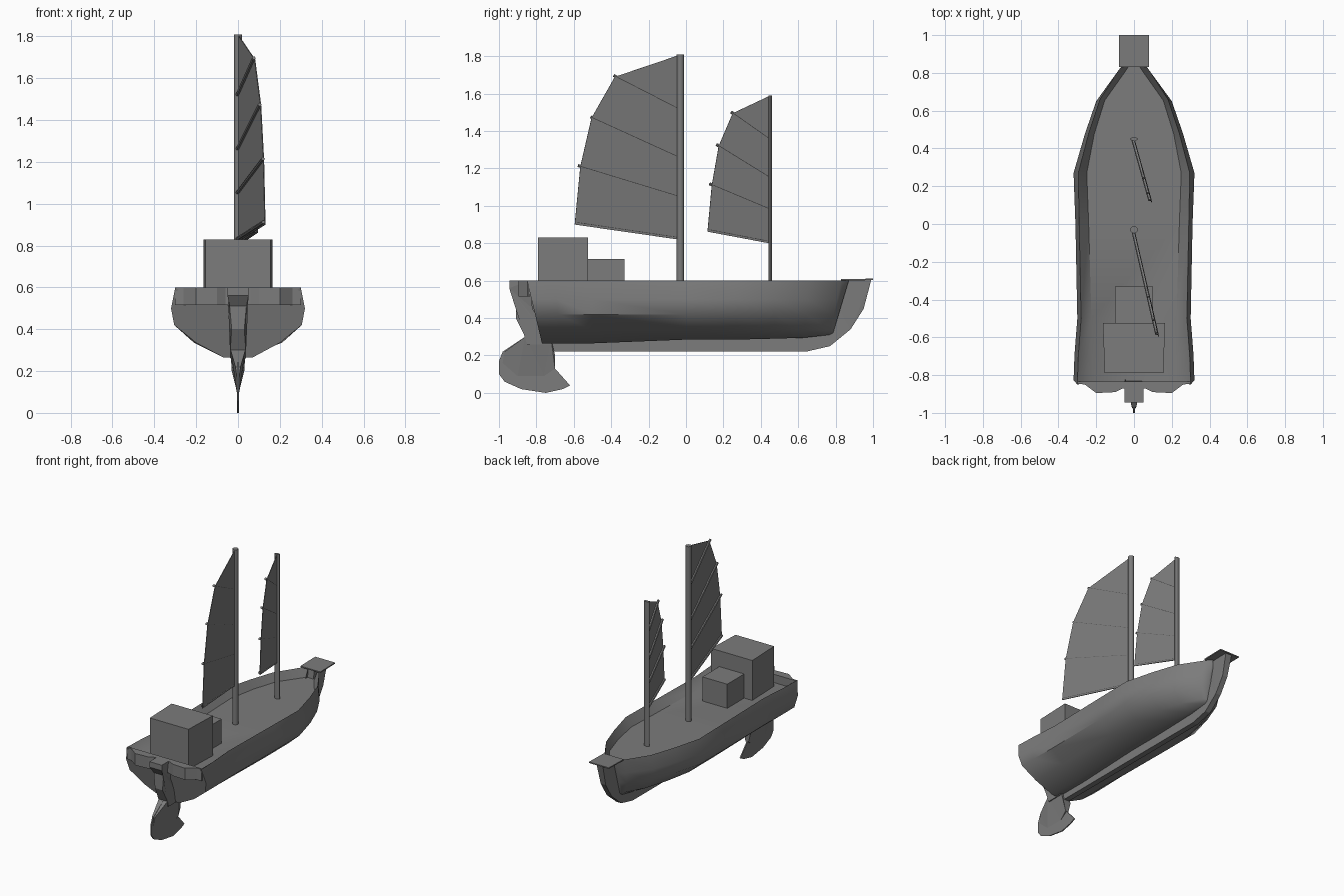
import bpy, bmesh, math
from mathutils import Vector

grey = bpy.data.materials.new("dark_grey")
grey.diffuse_color = (0.2, 0.2, 0.2, 1)


def finish(bm, name, smooth=None):
    bmesh.ops.recalc_face_normals(bm, faces=bm.faces)
    me = bpy.data.meshes.new(name)
    bm.to_mesh(me)
    bm.free()
    me.materials.append(grey)
    ob = bpy.data.objects.new(name, me)
    bpy.context.collection.objects.link(ob)
    if smooth:
        bpy.context.view_layer.objects.active = ob
        ob.select_set(True)
        bpy.ops.object.shade_smooth_by_angle(angle=math.radians(smooth))
        ob.select_set(False)
    return ob


def loft(name, rings, smooth=None):
    bm = bmesh.new()
    vs = [[bm.verts.new(p) for p in r] for r in rings]
    n = len(vs[0])
    for a, b in zip(vs, vs[1:]):
        for i in range(n):
            j = (i + 1) % n
            bm.faces.new((a[i], a[j], b[j], b[i]))
    caps = [bm.faces.new(vs[0]), bm.faces.new(vs[-1])]
    bmesh.ops.triangulate(bm, faces=caps)
    return finish(bm, name, smooth)


def side_plate(name, pts):
    # outline points are (y, z, half thickness)
    return loft(name, [[(s * t, y, z) for y, z, t in pts] for s in (-1, 1)])


def rod(name, a, b, rx, ry, sides):
    a, b = Vector(a), Vector(b)
    q = (b - a).to_track_quat('Z', 'Y')
    rings = []
    for c in (a, b):
        rings.append([c + q @ Vector((rx * math.cos(k * math.tau / sides),
                                      ry * math.sin(k * math.tau / sides), 0))
                      for k in range(sides)])
    return loft(name, rings, 40)


DECK = 0.54


def cabin(name, y0, y1, w0, w1, top):
    return loft(name, [[(-w0, y0, z), (w0, y0, z), (w1, y1, z), (-w1, y1, z)]
                       for z in (DECK, top)])


# Hull with sunken deck: y at rail, y at keel, keel height,
# half widths at deck, rail, upper side, lower side, chine, keel
stations = [
    (-0.85, -0.77, 0.265, (0.22, 0.30, 0.32, 0.305, 0.20, 0.07)),
    (-0.70, -0.67, 0.265, (0.225, 0.295, 0.315, 0.305, 0.20, 0.07)),
    (-0.50, -0.50, 0.265, (0.225, 0.28, 0.30, 0.30, 0.20, 0.07)),
    (0.00, 0.00, 0.285, (0.24, 0.29, 0.31, 0.305, 0.21, 0.07)),
    (0.27, 0.27, 0.285, (0.25, 0.295, 0.32, 0.305, 0.21, 0.07)),
    (0.48, 0.47, 0.29, (0.21, 0.24, 0.26, 0.25, 0.17, 0.06)),
    (0.66, 0.63, 0.295, (0.155, 0.18, 0.20, 0.185, 0.12, 0.045)),
    (0.83, 0.765, 0.31, (0.04, 0.07, 0.085, 0.075, 0.045, 0.02)),
    (0.87, 0.785, 0.315, (0.02, 0.035, 0.04, 0.035, 0.025, 0.015)),
]
rings = []
for yt, yb, kz, ws in stations:
    half = []
    for w, z in zip(ws, (DECK, 0.60, 0.50, 0.42, 0.335, kz)):
        f = (0.60 - z) / (0.60 - kz)
        half.append((w, yt + (yb - yt) * f, z))
    rings.append(half + [(-x, y, z) for x, y, z in reversed(half)])
loft("hull", rings, 45)

# Stern rail across the transom
beam = [(0.30, -0.835), (0.30, -0.845), (0.26, -0.85), (0.20, -0.895),
        (0.10, -0.89), (0.06, -0.87)]
outline = beam + [(-x, y) for x, y in reversed(beam)]
loft("stern_rail", [[(x, y, z) for x, y in outline] for z in (0.515, 0.60)])

# Keel sweeping up into the stem
side_plate("keel_and_stem", [
    (-0.79, 0.22, 0.02), (0.64, 0.22, 0.02), (0.77, 0.25, 0.02),
    (0.88, 0.34, 0.02), (0.95, 0.45, 0.02), (0.99, 0.603, 0.025),
    (0.84, 0.603, 0.025), (0.82, 0.45, 0.02), (0.70, 0.32, 0.02),
    (-0.79, 0.28, 0.02)])

# Bow plate
loft("bow_plate", [[(-0.08, 0.83, z), (0.08, 0.83, z), (0.08, 1.0, z + 0.003),
                    (-0.08, 1.0, z + 0.003)] for z in (0.60, 0.608)])

# Sternpost, rudder wedge and thin rudder blade
side_plate("sternpost", [
    (-0.945, 0.60, 0.05), (-0.945, 0.56, 0.05), (-0.91, 0.51, 0.04),
    (-0.91, 0.40, 0.03), (-0.86, 0.30, 0.037), (-0.85, 0.26, 0.037),
    (-0.72, 0.26, 0.037), (-0.75, 0.32, 0.037), (-0.82, 0.45, 0.03),
    (-0.84, 0.60, 0.05)])
side_plate("rudder_wedge", [
    (-0.86, 0.30, 0.035), (-0.97, 0.22, 0.012), (-0.98, 0.16, 0.004),
    (-0.90, 0.09, 0.004), (-0.76, 0.09, 0.004), (-0.70, 0.13, 0.012),
    (-0.70, 0.20, 0.03), (-0.72, 0.28, 0.035)])
side_plate("rudder_blade", [(y, z, 0.004) for y, z in (
    (-0.86, 0.30), (-0.98, 0.22), (-1.0, 0.17), (-1.0, 0.10), (-0.97, 0.06),
    (-0.88, 0.02), (-0.75, 0.0), (-0.66, 0.02), (-0.62, 0.04),
    (-0.70, 0.13), (-0.70, 0.20), (-0.72, 0.28))])

# Deck cabins
cabin("rear_cabin", -0.79, -0.525, 0.155, 0.165, 0.83)
cabin("front_cabin", -0.53, -0.33, 0.10, 0.10, 0.715)


# Masts with batten sails, sail swung out toward +x
def rig(name, y0, top, ry, slope, edge, battens):
    rod(name + "_mast", (0, y0, DECK), (0, y0, top), 0.02, ry, 12)

    def P(y, z):
        return Vector(((y0 - y) * slope, y, z))
    off = Vector((1, slope, 0)).normalized() * 0.002
    pts = [P(y, z) for y, z in edge]
    loft(name + "_sail", [[p - off for p in pts], [p + off for p in pts]])
    for k, (ya, za, yb, zb) in enumerate(battens):
        rod(f"{name}_batten_{k + 1}", P(ya, za) - 3 * off, P(yb, zb) - 3 * off,
            0.009, 0.009, 6)


rig("main", -0.03, 1.81, 0.02, 0.23,
    [(-0.04, 0.82), (-0.595, 0.90), (-0.565, 1.21), (-0.505, 1.47),
     (-0.38, 1.69), (-0.04, 1.805)],
    [(-0.585, 0.912, -0.04, 0.832), (-0.575, 1.215, -0.04, 1.052),
     (-0.508, 1.475, -0.04, 1.262), (-0.385, 1.697, -0.04, 1.52)])
rig("fore", 0.45, 1.59, 0.01, 0.28,
    [(0.445, 0.80), (0.115, 0.862), (0.138, 1.11), (0.175, 1.32),
     (0.25, 1.495), (0.445, 1.587)],
    [(0.125, 0.873, 0.445, 0.811), (0.128, 1.118, 0.445, 0.985),
     (0.165, 1.328, 0.445, 1.155), (0.243, 1.502, 0.445, 1.36)])
